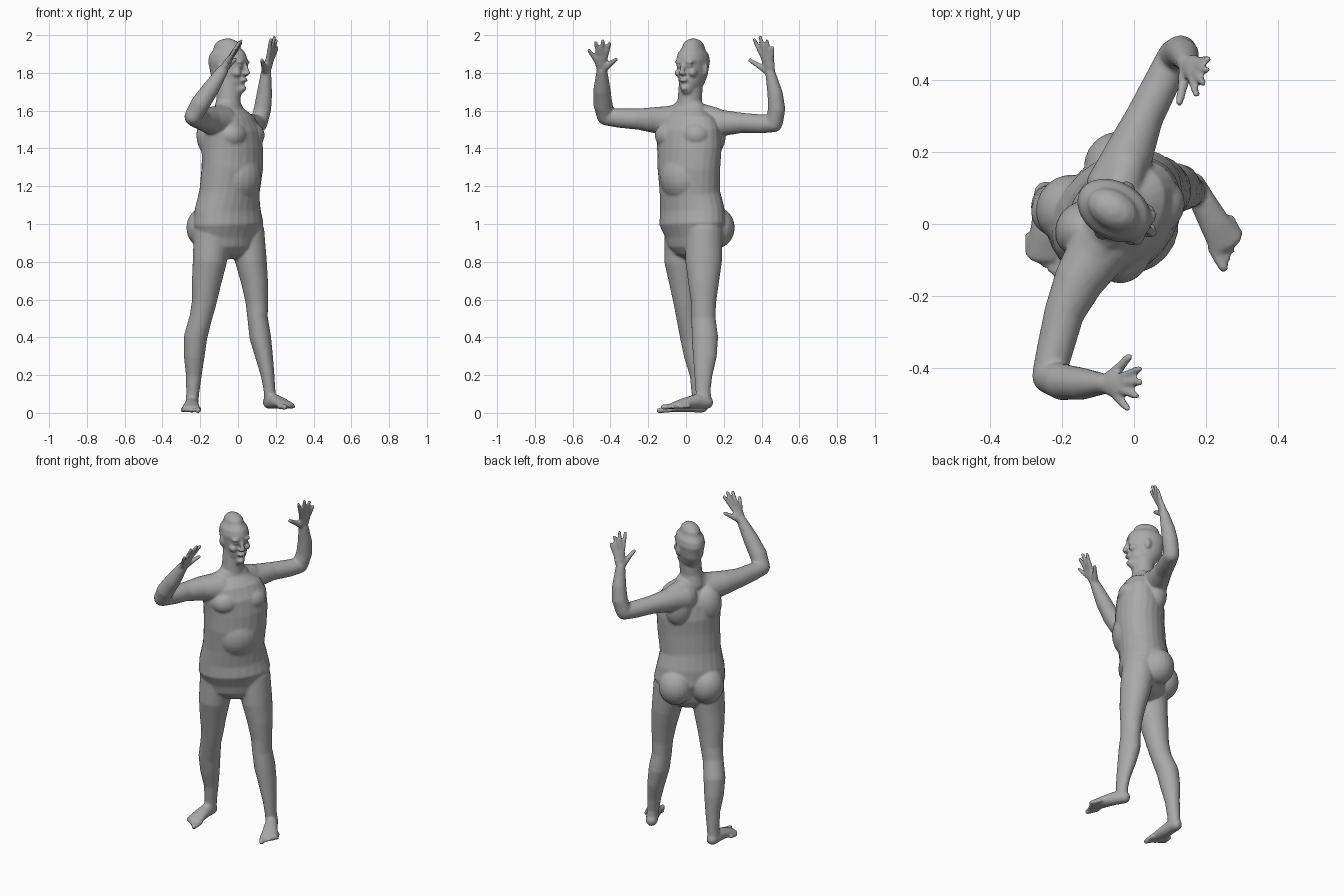
import bpy, bmesh
from math import cos, sin, pi, radians
from mathutils import Vector, Matrix

cube = bpy.data.objects.get("Cube")
if cube:
    bpy.data.objects.remove(cube, do_unlink=True)

UP = Vector((0, 0, 1))
SEGMENTS = 24
bm = bmesh.new()


def heading(degrees):
    return Vector((cos(radians(degrees)), sin(radians(degrees)), 0))


def loft(rings, facing_start, facing_end=None):
    """Closed tube with rounded ends; ring = x, y, z, half width, half depth."""
    facing_end = facing_end or facing_start
    centres = [Vector(ring[:3]) for ring in rings]
    last = len(rings) - 1
    sections = []
    for i, ring in enumerate(rings):
        tangent = (centres[min(i + 1, last)] - centres[max(i - 1, 0)]).normalized()
        facing = facing_start.lerp(facing_end, i / last)
        depth_axis = (facing - tangent * facing.dot(tangent)).normalized()
        width_axis = depth_axis.cross(tangent)
        wide, deep = ring[3], ring[-1]
        turns = [0]
        if i == 0:
            turns = [-75, -50, -25, 0]
        elif i == last:
            turns = [0, 25, 50, 75]
        for turn in turns:
            shift = tangent * min(wide, deep) * sin(radians(turn))
            scale = cos(radians(turn))
            sections.append((centres[i] + shift, width_axis * wide * scale,
                             depth_axis * deep * scale))
    loops = []
    for centre, across, out in sections:
        angles = [2 * pi * k / SEGMENTS for k in range(SEGMENTS)]
        loops.append([bm.verts.new(centre + across * cos(a) + out * sin(a)) for a in angles])
    for low, high in zip(loops, loops[1:]):
        for k in range(SEGMENTS):
            n = (k + 1) % SEGMENTS
            bm.faces.new((low[k], low[n], high[n], high[k]))
    bm.faces.new(loops[0][::-1])
    bm.faces.new(loops[-1])


def blob(origin, degrees, forward, side, z, radii):
    """Ellipsoid placed forward and to the left of an origin."""
    place = (Matrix.Translation((origin[0], origin[1], z))
             @ Matrix.Rotation(radians(degrees), 4, "Z")
             @ Matrix.Translation((forward, side, 0))
             @ Matrix.Diagonal((*radii, 1)))
    bmesh.ops.create_uvsphere(bm, u_segments=20, v_segments=14, radius=1, matrix=place)


def pair(origin, degrees, forward, side, z, radii):
    for sign in (-1, 1):
        blob(origin, degrees, forward, sign * side, z, radii)


# Torso, twisting from the hips up to the shoulders
loft([(-.05, .035, .93, .18, .12),
      (-.05, .035, 1.0, .208, .15),
      (-.055, .032, 1.08, .197, .145),
      (-.045, .02, 1.17, .178, .14),
      (-.03, .015, 1.3, .183, .145),
      (-.03, .018, 1.4, .188, .143),
      (-.032, .01, 1.49, .188, .13),
      (-.04, .01, 1.55, .165, .105),
      (-.05, .015, 1.6, .1, .07)],
     heading(-52), heading(-32))
hips, chest = (-.05, .035), (-.03, .015)
pair(hips, -48, -.085, .09, .98, (.1, .1, .11))
pair(chest, -35, .06, .08, 1.47, (.072, .085, .07))
blob(chest, -42, .045, 0, 1.25, (.115, .13, .14))
pair(chest, -35, -.08, .09, 1.47, (.07, .08, .11))

# Shoulder girdle and neck
loft([(-.13, -.12, 1.56, .055),
      (-.09, -.05, 1.575, .06),
      (-.06, .025, 1.585, .062),
      (-.04, .09, 1.575, .06),
      (-.02, .16, 1.56, .055)], UP)
loft([(-.055, .02, 1.59, .075),
      (-.05, .02, 1.66, .064),
      (-.045, .028, 1.77, .064)], heading(-30))

# Head, from chin to crown
FACE = -30
skull = Vector((-.05, .035, 0))
profile = [(1.715, .06, .034, .038), (1.735, .045, .053, .062),
           (1.77, .016, .066, .09), (1.81, .001, .074, .105),
           (1.835, -.004, .077, .104), (1.865, -.005, .081, .112),
           (1.9, -.008, .075, .102), (1.928, -.01, .055, .078)]
loft([(*(skull + heading(FACE) * off + UP * z), wide, deep)
      for z, off, wide, deep in profile], heading(FACE))

# Nose, brows, eyes, cheeks, lips, ears
tip = skull + heading(FACE) * .118
loft([(*(tip - heading(FACE) * .018 + UP * 1.85), .009),
      (*(tip + UP * 1.8), .013, .012)], heading(FACE))
pair(skull, FACE, .11, .012, 1.795, (.012, .01, .009))
pair(skull, FACE, .092, .032, 1.858, (.016, .026, .009))
pair(skull, FACE, .088, .032, 1.836, (.013, .015, .009))
pair(skull, FACE, .07, .042, 1.8, (.03, .022, .022))
blob(skull, FACE, .1, 0, 1.762, (.014, .025, .011))
blob(skull, FACE, .09, 0, 1.718, (.018, .02, .014))
pair(skull, FACE, -.005, .078, 1.82, (.02, .012, .034))

# Arms: upper arm, then forearm
loft([(-.09, -.06, 1.54, .088), (-.155, -.16, 1.55, .07),
      (-.195, -.25, 1.555, .056), (-.22, -.35, 1.56, .051),
      (-.238, -.42, 1.567, .046)], UP)
loft([(-.237, -.425, 1.57, .047), (-.2, -.44, 1.635, .051),
      (-.145, -.445, 1.715, .045), (-.08, -.445, 1.815, .028, .03)], UP)
loft([(-.05, .1, 1.53, .085), (-.012, .2, 1.535, .068),
      (.03, .3, 1.535, .053), (.08, .4, 1.53, .05),
      (.11, .465, 1.532, .046)], UP)
loft([(.112, .468, 1.54, .046), (.13, .48, 1.61, .046),
      (.14, .472, 1.69, .041), (.148, .447, 1.8, .027, .028)], heading(0))


def hand(wrist, thumb, *tips):
    """Palm and digits fanned from the wrist; tips run from index to little finger."""
    wrist = Vector(wrist)
    tips = [Vector(tip) for tip in tips]
    middle = tips[1].lerp(tips[2], .5)
    normal = (middle - wrist).cross(tips[0] - tips[3])
    palm = [(0, .026, .022), (.2, .034, .02), (.42, .039, .015)]
    loft([(*wrist.lerp(middle, t), wide, deep) for t, wide, deep in palm], normal)
    for tip in tips:
        loft([(*wrist.lerp(tip, t), r) for t, r in ((.42, .013), (.7, .012), (.95, .01))], normal)
    thumb = Vector(thumb)
    loft([(*wrist.lerp(thumb, t), r) for t, r in ((.2, .02), (.6, .014), (.93, .011))], normal)


hand((-.08, -.445, 1.815), (-.01, -.365, 1.875),
     (.02, -.402, 1.965), (.022, -.44, 1.978), (.01, -.48, 1.968), (-.015, -.517, 1.925))
hand((.148, .447, 1.8), (.125, .33, 1.872),
     (.175, .357, 1.985), (.195, .39, 1.998), (.205, .428, 1.98), (.21, .46, 1.94))

# Legs, hip to ankle
loft([(-.135, -.015, .96, .1), (-.15, -.02, .8, .09, .095),
      (-.168, -.01, .68, .077), (-.18, 0, .58, .065),
      (-.198, .01, .5, .06), (-.225, .035, .4, .062, .066),
      (-.232, .05, .3, .055, .06), (-.234, .065, .2, .042, .045),
      (-.24, .07, .1, .034, .04), (-.243, .07, .06, .034, .04)], -heading(90))
loft([(.04, .095, .96, .1), (.07, .093, .8, .083, .097),
      (.09, .093, .68, .07, .08), (.1, .093, .58, .059, .066),
      (.104, .093, .5, .054, .064), (.118, .1, .4, .057, .07),
      (.138, .1, .3, .047, .063), (.157, .092, .2, .036, .048),
      (.167, .09, .12, .031, .04), (.17, .095, .07, .033, .04)], -heading(90))


def foot(heel, ball, outer):
    """Sole from heel to ball with five toes; outer is 1 for right, -1 for left."""
    heel, ball = Vector(heel), Vector(ball)
    forward = (ball - heel).normalized()
    across = forward.cross(UP) * outer
    sole = [(0, .036, .034, .035), (.3, .042, .037, .039),
            (.65, .033, .044, .029), (.95, .022, .05, .019)]
    loft([(*(heel.lerp(ball, t) + UP * z), wide, deep) for t, z, wide, deep in sole], UP)
    for k in range(5):
        start = ball + across * (k * .021 - .038) - forward * .012 * k + UP * .018
        reach = forward * (.042 - .003 * k) - UP * .005
        size = .016 if k == 0 else .011
        loft([(*(start - forward * .02), size), (*(start + reach), size * .9)], UP)


foot((-.245, .085, 0), (-.248, -.1, 0), 1)
foot((.165, .11, .02), (.262, -.065, .018), -1)

# Fuse the parts into one skin
bmesh.ops.recalc_face_normals(bm, faces=bm.faces)
mesh = bpy.data.meshes.new("body")
bm.to_mesh(mesh)
bm.free()
body = bpy.data.objects.new("body", mesh)
bpy.context.collection.objects.link(body)

grey = bpy.data.materials.new("plain_grey")
grey.use_nodes = True
grey.diffuse_color = (.4, .4, .4, 1)
grey.node_tree.nodes["Principled BSDF"].inputs["Base Color"].default_value = (.4, .4, .4, 1)
mesh.materials.append(grey)

fuse = body.modifiers.new("fuse", "REMESH")
fuse.mode = "VOXEL"
fuse.voxel_size = .007
fuse.use_smooth_shade = True
soften = body.modifiers.new("soften", "SMOOTH")
soften.factor = .5
soften.iterations = 5
